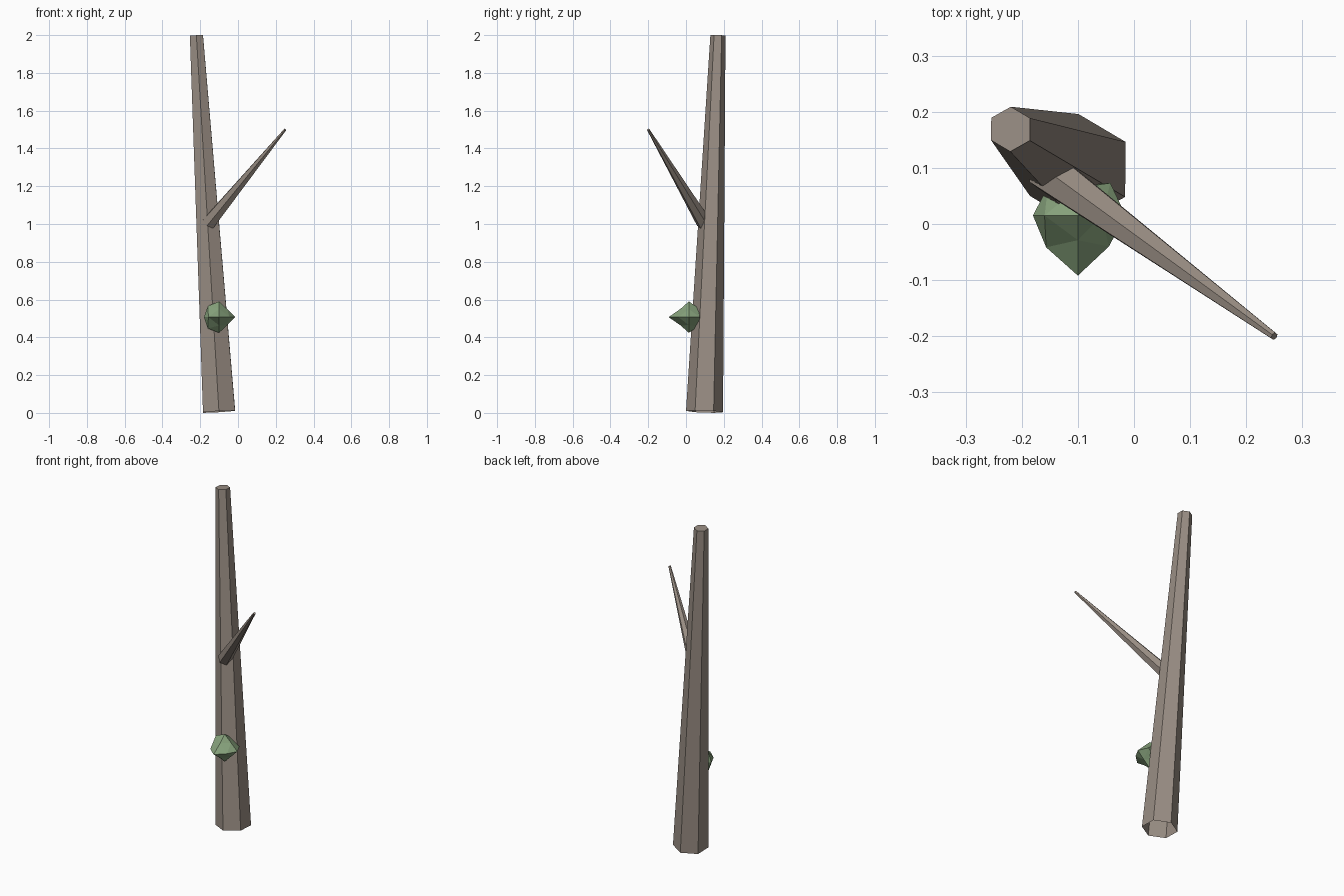
import bpy, bmesh
from mathutils import Vector, Matrix

if "Cube" in bpy.data.objects:
    bpy.data.objects.remove(bpy.data.objects["Cube"])


def material(name, color):
    m = bpy.data.materials.new(name)
    m.diffuse_color = color
    m.use_nodes = True
    m.node_tree.nodes["Principled BSDF"].inputs["Base Color"].default_value = m.diffuse_color
    return m


def finish(name, bm, mat):
    bmesh.ops.recalc_face_normals(bm, faces=bm.faces)
    me = bpy.data.meshes.new(name)
    bm.to_mesh(me)
    bm.free()
    me.materials.append(mat)
    ob = bpy.data.objects.new(name, me)
    bpy.context.collection.objects.link(ob)
    return ob


def limb(name, start, end, r1, r2, mat):
    """Six-sided tapered limb with an open root and a capped tip."""
    start, end = Vector(start), Vector(end)
    axis = end - start
    rot = axis.to_track_quat('Z', 'Y').to_matrix().to_4x4()
    # Cone corners lie on local Y
    spin = Matrix.Rotation(1.5707963, 4, 'Z')
    bm = bmesh.new()
    ret = bmesh.ops.create_cone(bm, cap_ends=True, segments=6, radius1=r1, radius2=r2,
                                depth=axis.length)
    v0 = max(ret["verts"], key=lambda v: v.co.y)
    if abs(v0.co.x) > 0.01 * r1:
        bmesh.ops.transform(bm, matrix=spin, verts=bm.verts)
    root = min(bm.faces, key=lambda f: f.calc_center_median().z)
    ob_matrix = Matrix.Translation((start + end) / 2) @ rot
    bmesh.ops.recalc_face_normals(bm, faces=bm.faces)
    bmesh.ops.delete(bm, geom=[root], context='FACES_ONLY')
    bmesh.ops.transform(bm, matrix=ob_matrix, verts=bm.verts)
    return finish(name, bm, mat)


bark = material("bark", (0.32, 0.27, 0.23, 1))
leaf = material("leaf", (0.24, 0.36, 0.2, 1))

# Trunk and side branch
limb("trunk", (-0.10, 0.098, 0.007), (-0.22, 0.169, 1.998), 0.098, 0.04, bark)
limb("branch", (-0.155, 0.095, 1.005), (0.25, -0.20, 1.5), 0.04, 0.007, bark)

# Leaf clump: once-subdivided octahedron with uneven radii
radius = {
    (1, 0, 0): .085, (-1, 0, 0): .08, (0, 1, 0): .055, (0, -1, 0): .107,
    (0, 0, 1): .083, (0, 0, -1): .083,
    (-1, 0, 1): .084, (-1, 0, -1): .085, (1, 0, 1): .06, (1, 0, -1): .06,
    (-1, -1, 0): .08, (1, -1, 0): .078, (1, 1, 0): .082, (-1, 1, 0): .075,
    (0, -1, 1): .062, (0, -1, -1): .062, (0, 1, 1): .07, (0, 1, -1): .07,
}
bm = bmesh.new()
vert = {k: bm.verts.new(Vector((-0.10, 0.015, 0.507)) + Vector(k).normalized() * r)
        for k, r in radius.items()}
for sx in (-1, 1):
    for sy in (-1, 1):
        for sz in (-1, 1):
            x, y, z = (sx, 0, 0), (0, sy, 0), (0, 0, sz)
            xy, yz, xz = (sx, sy, 0), (0, sy, sz), (sx, 0, sz)
            for tri in ((x, xy, xz), (y, yz, xy), (z, xz, yz), (xy, yz, xz)):
                bm.faces.new([vert[k] for k in tri])
finish("leaf_clump", bm, leaf)
